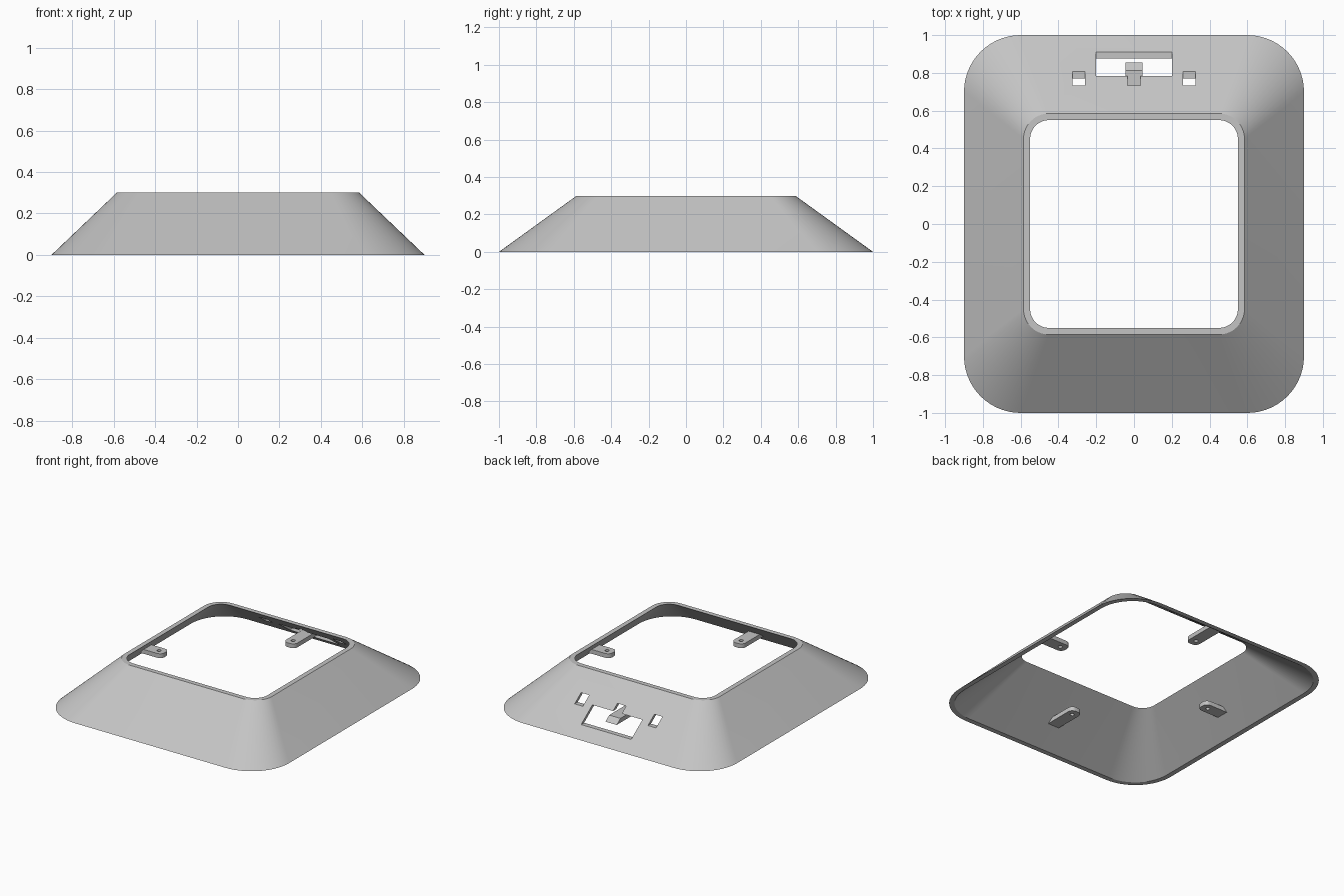
import bpy, bmesh, math
from mathutils import Matrix, Vector

if "Cube" in bpy.data.objects:
    bpy.data.objects.remove(bpy.data.objects["Cube"])

HEIGHT = 0.30          # shell height
BASE_X, BASE_Y, TOP = 0.90, 1.00, 0.585
WALL = 0.035           # horizontal wall thickness

grey = bpy.data.materials.new("light grey")
grey.diffuse_color = (0.55, 0.55, 0.55, 1)
grey.use_nodes = True
grey.node_tree.nodes["Principled BSDF"].inputs["Base Color"].default_value = grey.diffuse_color


def make_object(name, bm):
    bmesh.ops.recalc_face_normals(bm, faces=bm.faces)
    mesh = bpy.data.meshes.new(name)
    bm.to_mesh(mesh)
    bm.free()
    mesh.materials.append(grey)
    obj = bpy.data.objects.new(name, mesh)
    bpy.context.collection.objects.link(obj)
    return obj


def select(obj):
    bpy.ops.object.select_all(action='DESELECT')
    obj.select_set(True)
    bpy.context.view_layer.objects.active = obj


def cut(obj, cutter):
    cutter.hide_render = True
    mod = obj.modifiers.new("cut", 'BOOLEAN')
    mod.operation = 'DIFFERENCE'
    mod.solver = 'EXACT'
    mod.object = cutter
    select(obj)
    bpy.ops.object.modifier_apply(modifier=mod.name)
    bpy.data.objects.remove(cutter)


def smooth(obj):
    select(obj)
    bpy.ops.object.shade_smooth_by_angle(angle=math.radians(25))


def rounded_ring(bm, hx, hy, r, z, steps=14):
    """Rounded rectangle of vertices at one height."""
    ring = []
    for k, (sx, sy) in enumerate(((1, 1), (-1, 1), (-1, -1), (1, -1))):
        for i in range(steps + 1):
            a = math.pi / 2 * (k + i / steps)
            ring.append(bm.verts.new((sx * (hx - r) + r * math.cos(a),
                                      sy * (hy - r) + r * math.sin(a), z)))
    return ring


def box(name, x0, x1, y0, y1, z0, z1):
    bm = bmesh.new()
    size = Matrix.Diagonal((x1 - x0, y1 - y0, z1 - z0, 1))
    place = Matrix.Translation(((x0 + x1) / 2, (y0 + y1) / 2, (z0 + z1) / 2))
    bmesh.ops.create_cube(bm, size=1, matrix=place @ size)
    return make_object(name, bm)


# Sloping hollow shell: outer wall, flat rim, inner wall, bottom edge
bm = bmesh.new()
rings = [rounded_ring(bm, BASE_X, BASE_Y, 0.30, 0),
         rounded_ring(bm, TOP, TOP, 0.135, HEIGHT),
         rounded_ring(bm, TOP - WALL, TOP - WALL, 0.10, HEIGHT),
         rounded_ring(bm, BASE_X - WALL, BASE_Y - WALL, 0.265, 0)]
count = len(rings[0])
for a, b in zip(rings, rings[1:] + rings[:1]):
    for i in range(count):
        j = (i + 1) % count
        bm.faces.new((a[i], a[j], b[j], b[i]))
shell = make_object("shell", bm)

# Openings in the back wall: wide slot, notch above it, two small windows
for x0, x1, z0, z1 in ((-0.20, 0.20, 0.064, 0.157),
                       (-0.035, 0.035, 0.150, 0.193),
                       (-0.325, -0.26, 0.140, 0.193),
                       (0.26, 0.325, 0.140, 0.193)):
    cut(shell, box("opening_cutter", x0, x1, 0.62, 1.05, z0, z1))
smooth(shell)


# Rounded mounting tabs with a screw hole, one in the middle of each wall
def tab(name, reach, angle, inset):
    z0, z1, half, tip, r = 0.105, 0.136, 0.045, 0.58, 0.035
    slope = (reach - TOP) / HEIGHT
    bm = bmesh.new()
    layers = []
    for z in (z0, z1):
        end = reach - slope * z - inset
        pts = [(end, -half), (end, half)]
        for side, start in ((1, 90), (-1, 180)):
            for i in range(7):
                a = math.radians(start + 15 * i)
                pts.append((tip + r + r * math.cos(a),
                            side * (half - r) + r * math.sin(a)))
        layers.append([bm.verts.new((u, w, z)) for u, w in pts])
    low, high = layers
    bm.faces.new(low)
    bm.faces.new(high)
    for i in range(len(low)):
        j = (i + 1) % len(low)
        bm.faces.new((low[i], low[j], high[j], high[i]))
    obj = make_object(name, bm)
    # Screw hole
    hole = bmesh.new()
    bmesh.ops.create_cone(hole, cap_ends=True, segments=20, radius1=0.014,
                          radius2=0.014, depth=0.2,
                          matrix=Matrix.Translation((0.63, 0, 0.12)))
    cut(obj, make_object("hole_cutter", hole))
    obj.data.transform(Matrix.Rotation(angle, 4, 'Z'))
    smooth(obj)


tab("right_tab", BASE_X, 0, 0.015)
tab("back_tab", BASE_Y, math.pi / 2, 0)
tab("left_tab", BASE_X, math.pi, 0.015)
tab("front_tab", BASE_Y, -math.pi / 2, 0.015)
